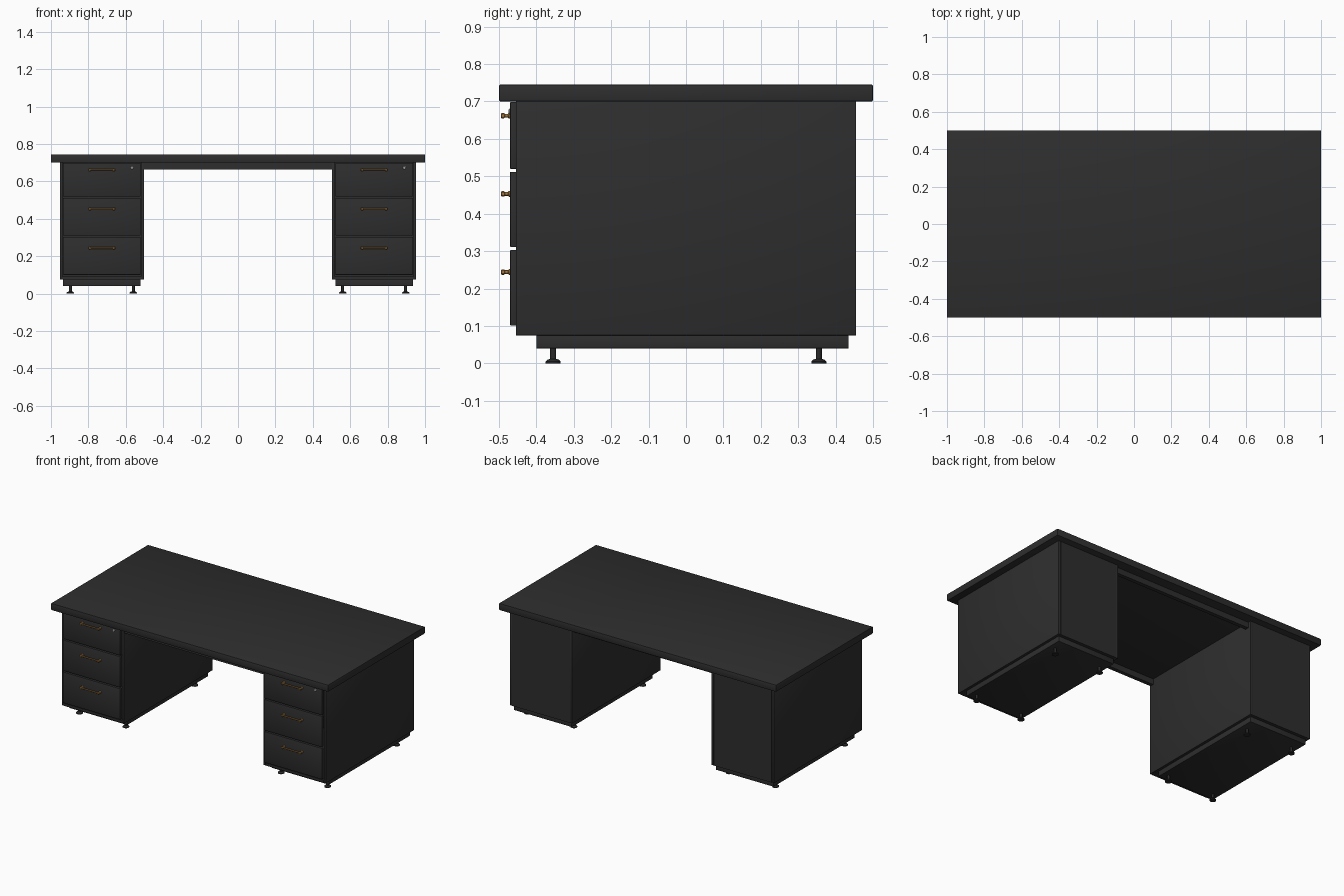
import bpy, bmesh, math
from mathutils import Vector, Matrix

if "Cube" in bpy.data.objects:
    bpy.data.objects.remove(bpy.data.objects["Cube"])

def material(name, rgb):
    m = bpy.data.materials.new(name)
    m.diffuse_color = (*rgb, 1)
    m.use_nodes = True
    m.node_tree.nodes["Principled BSDF"].inputs["Base Color"].default_value = m.diffuse_color
    return m

BLACK = material("black_wood", (0.027, 0.027, 0.027))
DARK = material("dark_metal", (0.022, 0.022, 0.023))
BRASS = material("brass", (0.36, 0.18, 0.05))
STEEL = material("lock_steel", (0.45, 0.45, 0.45))

def finish(name, bm, mat, smooth=False):
    bmesh.ops.recalc_face_normals(bm, faces=bm.faces)
    me = bpy.data.meshes.new(name)
    bm.to_mesh(me)
    bm.free()
    me.materials.append(mat)
    ob = bpy.data.objects.new(name, me)
    bpy.context.collection.objects.link(ob)
    if smooth:
        bpy.ops.object.select_all(action='DESELECT')
        ob.select_set(True)
        bpy.context.view_layer.objects.active = ob
        bpy.ops.object.shade_smooth_by_angle(angle=math.radians(35))
    return ob

def box(name, x, y, z, mat=BLACK, bevel=0.0):
    bm = bmesh.new()
    bmesh.ops.create_cube(bm, size=1)
    for v in bm.verts:
        v.co = [(a + b) / 2 + c * (b - a) for c, (a, b) in zip(v.co, (x, y, z))]
    if bevel:
        bmesh.ops.bevel(bm, geom=bm.edges[:], offset=bevel, segments=2,
                        profile=0.5, affect='EDGES')
    return finish(name, bm, mat, bevel > 0)

def turned(name, profile, origin, mat, axis='Z', n=24):
    """Revolve (radius, height) pairs; axis 'Y' points out of the front."""
    bm = bmesh.new()
    verts = [bm.verts.new((r, 0, h)) for r, h in profile]
    edges = [bm.edges.new(p) for p in zip(verts, verts[1:])]
    bmesh.ops.spin(bm, geom=verts + edges, cent=(0, 0, 0), axis=(0, 0, 1),
                   angle=2 * math.pi, steps=n)
    bmesh.ops.remove_doubles(bm, verts=bm.verts, dist=1e-5)
    if axis == 'Y':
        bm.transform(Matrix.Rotation(math.pi / 2, 4, 'X'))
    bm.transform(Matrix.Translation(Vector(origin)))
    return finish(name, bm, mat, True)

def handle(name, cx, z):
    # slim horizontal bar
    bm = bmesh.new()
    bmesh.ops.create_cone(bm, cap_ends=True, segments=12, radius1=0.0042,
                          radius2=0.0042, depth=0.145)
    bm.transform(Matrix.Translation((cx, -0.489, z)) @ Matrix.Rotation(math.pi / 2, 4, 'Y'))
    finish(name + "_bar", bm, BRASS, True)
    # posts with wider rounded tips
    for i, dx in enumerate((-0.064, 0.064)):
        turned(f"{name}_post_{i}",
               [(0, 0), (0.008, 0), (0.008, 0.003), (0.005, 0.006), (0.005, 0.014),
                (0.0075, 0.017), (0.0075, 0.022), (0.005, 0.025), (0, 0.025)],
               (cx + dx, -0.47, z), BRASS, 'Y', 16)

# desk top
box("desk_top", (-1, 1), (-0.5, 0.5), (0.7, 0.745), BLACK, 0.004)

# rails under the top, across the knee space
box("front_rail", (-0.504, 0.504), (-0.45, -0.425), (0.663, 0.7))
box("back_rail", (-0.504, 0.504), (0.41, 0.435), (0.663, 0.7))

for side, cx in (("left", -0.728), ("right", 0.728)):
    # cabinet panels
    o, t = 0.225, 0.016
    for tag, a, b in (("a", cx - o, cx - o + t), ("b", cx + o - t, cx + o)):
        box(f"{side}_cabinet_side_{tag}", (a, b), (-0.455, 0.455), (0.075, 0.702), BLACK, 0.0015)
    inner = (cx - o + t, cx + o - t)
    box(f"{side}_cabinet_back", inner, (0.439, 0.455), (0.075, 0.702))
    box(f"{side}_cabinet_bottom", inner, (-0.455, 0.439), (0.075, 0.091))
    # plinth
    box(f"{side}_plinth", (cx - 0.208, cx + 0.208), (-0.40, 0.435), (0.04, 0.075), BLACK, 0.0015)
    # drawers with handles
    for i, (z0, z1, hz) in enumerate(((0.52, 0.699, 0.662), (0.311, 0.512, 0.453),
                                      (0.101, 0.303, 0.244))):
        box(f"{side}_drawer_front_{i}", (cx - 0.207, cx + 0.207), (-0.47, -0.453),
            (z0, z1), BLACK, 0.0015)
        handle(f"{side}_handle_{i}", cx, hz)
    # lock on the top drawer
    turned(f"{side}_lock", [(0, 0), (0.008, 0), (0.008, 0.002), (0.006, 0.004), (0, 0.004)],
           (cx + 0.161, -0.47, 0.673), STEEL, 'Y', 20)
    # levelling feet
    for i, (dx, y) in enumerate(((a, b) for a in (-0.168, 0.168) for b in (-0.355, 0.355))):
        turned(f"{side}_foot_{i}",
               [(0, 0), (0.02, 0), (0.02, 0.005), (0.015, 0.01), (0.008, 0.012),
                (0.008, 0.042), (0, 0.042)], (cx + dx, y, 0), DARK)
